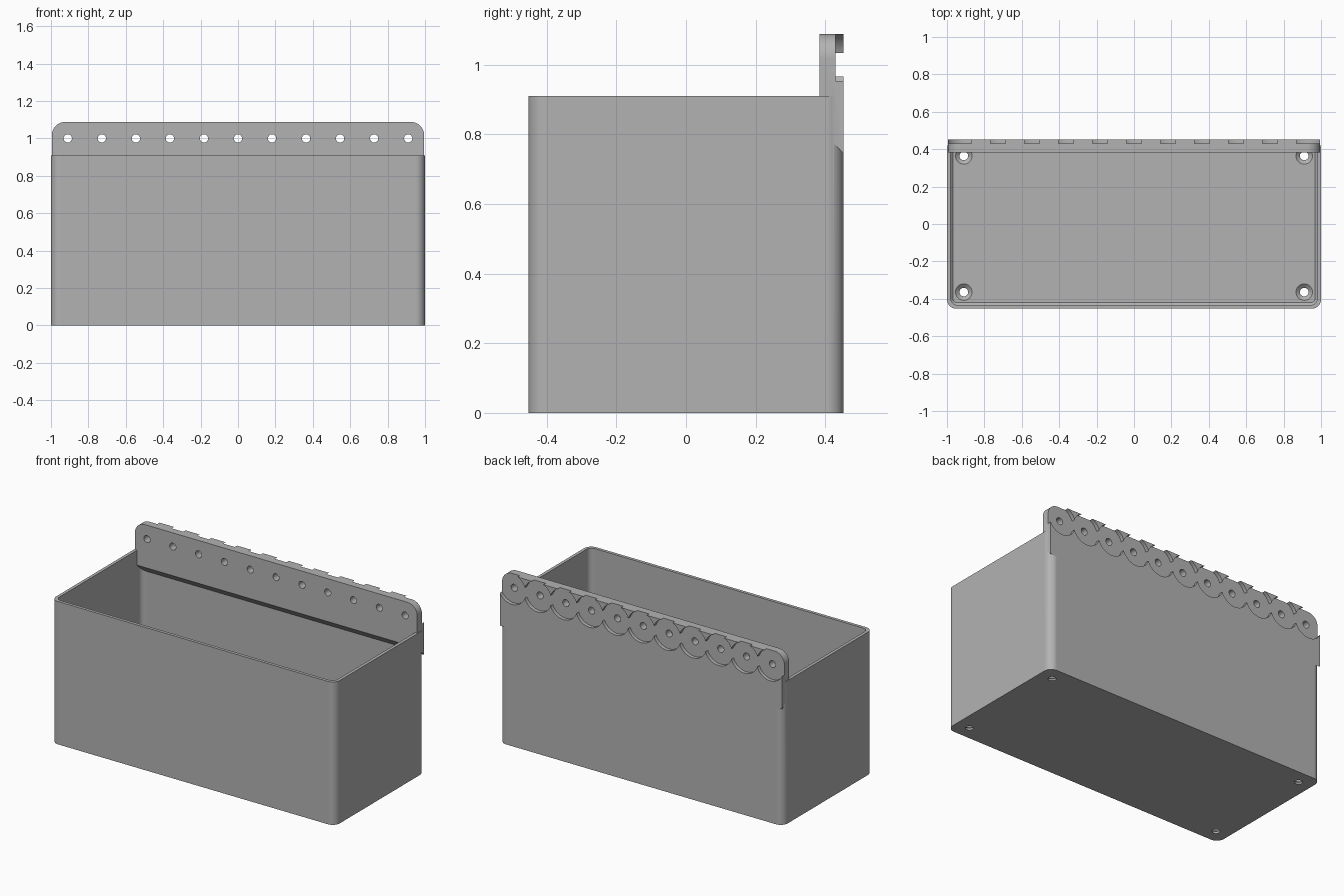
import bpy, bmesh, math
from mathutils import Matrix

if "Cube" in bpy.data.objects:
    bpy.data.objects.remove(bpy.data.objects["Cube"])

HX, HY, RIM = 1.0, 0.453, 0.91      # outer half sizes and rim height
WALL, FLOOR = 0.02, 0.03
TOP, FRONT, RECESS = 1.088, 0.383, 0.43   # rail top, rail front, scallop depth
PITCH, HOLE_Z = 0.182, 1.0

grey = bpy.data.materials.new("plain grey")
grey.use_nodes = True
grey.diffuse_color = (0.45, 0.45, 0.45, 1)
grey.node_tree.nodes["Principled BSDF"].inputs["Base Color"].default_value = (0.45, 0.45, 0.45, 1)


def make(name, bm):
    bmesh.ops.recalc_face_normals(bm, faces=bm.faces)
    mesh = bpy.data.meshes.new(name)
    bm.to_mesh(mesh)
    bm.free()
    mesh.materials.append(grey)
    ob = bpy.data.objects.new(name, mesh)
    bpy.context.collection.objects.link(ob)
    return ob


def rounded_block(name, hx, hy, z0, z1, radius, floor_edge=0):
    bm = bmesh.new()
    bmesh.ops.create_cube(bm, size=1)
    for v in bm.verts:
        v.co = (v.co.x * 2 * hx, v.co.y * 2 * hy, z1 if v.co.z > 0 else z0)
    upright = [e for e in bm.edges if abs(e.verts[0].co.z - e.verts[1].co.z) > 0.1]
    bmesh.ops.bevel(bm, geom=upright, offset=radius, segments=10, profile=0.5, affect='EDGES')
    if floor_edge:
        low = [e for e in bm.edges if all(v.co.z < z0 + 1e-4 for v in e.verts)]
        bmesh.ops.bevel(bm, geom=low, offset=floor_edge, segments=1, affect='EDGES')
    return make(name, bm)


def cylinder(name, x, y, z, r1, r2, depth, along_y=False, segments=32):
    bm = bmesh.new()
    turn = Matrix.Rotation(math.pi / 2, 4, 'X') if along_y else Matrix()
    bmesh.ops.create_cone(bm, cap_ends=True, segments=segments, radius1=r1, radius2=r2,
                          depth=depth, matrix=Matrix.Translation((x, y, z)) @ turn)
    return make(name, bm)


def combine(target, tool, operation='DIFFERENCE'):
    mod = target.modifiers.new("combine", 'BOOLEAN')
    mod.operation, mod.object, mod.solver = operation, tool, 'EXACT'
    bpy.context.view_layer.objects.active = target
    bpy.ops.object.modifier_apply(modifier=mod.name)
    bpy.data.objects.remove(tool)


# open bin with rounded corners
bin_body = rounded_block("storage_bin", HX, HY, 0, RIM, 0.05)
combine(bin_body, rounded_block("bin_cavity", HX - WALL, HY - WALL, FLOOR, RIM + 0.2, 0.035, 0.012))

# hanging rail: sloped underside, rounded top corners
bm = bmesh.new()
profile = [(FRONT, 0.815), (HY, 0.745), (HY, TOP), (FRONT, TOP)]
face = bm.faces.new([bm.verts.new((-0.995, y, z)) for y, z in profile])
out = bmesh.ops.extrude_face_region(bm, geom=[face])
bmesh.ops.translate(bm, vec=(1.99, 0, 0),
                    verts=[g for g in out["geom"] if isinstance(g, bmesh.types.BMVert)])
corners = [e for e in bm.edges if all(v.co.z > TOP - 1e-4 for v in e.verts)
           and abs(e.verts[0].co.x - e.verts[1].co.x) < 1e-4]
bmesh.ops.bevel(bm, geom=corners, offset=0.07, segments=10, profile=0.5, affect='EDGES')
combine(bin_body, make("hanging_rail", bm), 'UNION')

# row of round recesses with a peg hole in each
for i in range(-5, 6):
    x = i * PITCH
    combine(bin_body, cylinder("recess", x, RECESS + 0.1, HOLE_Z, 0.097, 0.097, 0.2, True, 64))
    combine(bin_body, cylinder("peg_hole", x, 0.41, HOLE_Z, 0.022, 0.022, 0.3, True))

# countersunk screw holes in the floor
for sx in (-1, 1):
    for sy in (-1, 1):
        x, y = sx * 0.91, sy * 0.364
        combine(bin_body, cylinder("screw_hole", x, y, 0.02, 0.023, 0.023, 0.2))
        combine(bin_body, cylinder("countersink", x, y, FLOOR - 0.008, 0.02, 0.05, 0.026))

# smooth curves, crisp edges
bpy.ops.object.select_all(action='DESELECT')
bin_body.select_set(True)
bpy.context.view_layer.objects.active = bin_body
bpy.ops.object.shade_smooth_by_angle(angle=math.radians(30))
weighted = bin_body.modifiers.new("even shading", 'WEIGHTED_NORMAL')
weighted.keep_sharp = True
